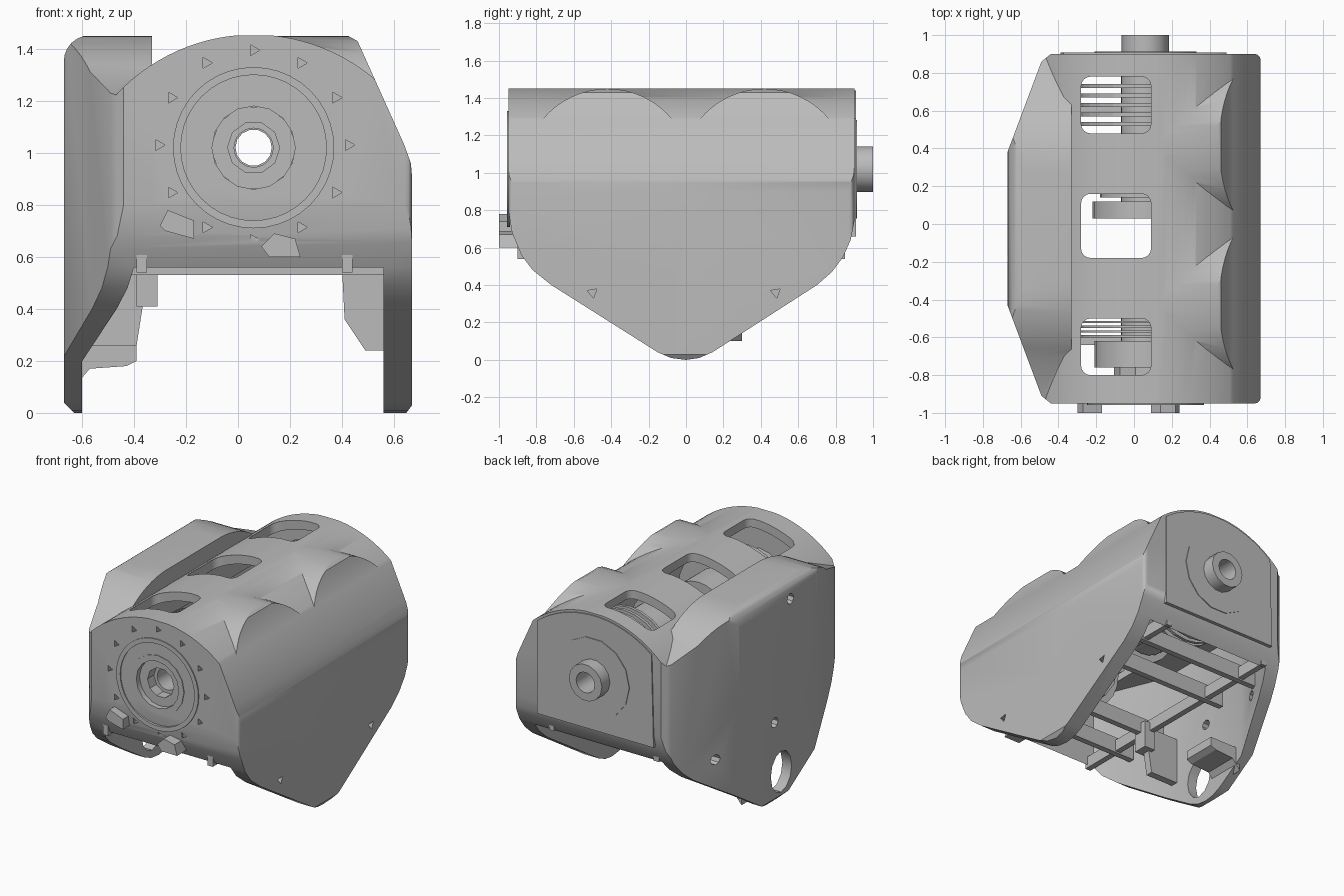
import bpy, bmesh, math
from mathutils import Vector

if "Cube" in bpy.data.objects:
    bpy.data.objects.remove(bpy.data.objects["Cube"], do_unlink=True)

grey = bpy.data.materials.new("cast_grey")
grey.use_nodes = True
grey.diffuse_color = (0.5, 0.5, 0.5, 1)
grey.node_tree.nodes["Principled BSDF"].inputs["Base Color"].default_value = grey.diffuse_color

AX, AZ = 0.06, 1.02          # shaft axis
FRONT, BACK = -0.95, 0.9     # end walls
PLACE = {"x": lambda a, b, t: (t, a, b),
         "y": lambda a, b, t: (a, t, b),
         "z": lambda a, b, t: (a, b, t)}


def arc(cx, cy, r, start, end, n=12):
    angles = [math.radians(start + (end - start) * i / n) for i in range(n + 1)]
    return [(cx + r * math.cos(a), cy + r * math.sin(a)) for a in angles]


def prism(name, axis, outline, lo, hi):
    """Extrude a closed outline along an axis."""
    bm = bmesh.new()
    ends = [[bm.verts.new(PLACE[axis](a, b, t)) for a, b in outline] for t in (lo, hi)]
    bm.faces.new(ends[0])
    bm.faces.new(ends[1])
    for i in range(len(outline)):
        j = (i + 1) % len(outline)
        bm.faces.new((ends[0][i], ends[0][j], ends[1][j], ends[1][i]))
    bmesh.ops.recalc_face_normals(bm, faces=bm.faces)
    mesh = bpy.data.meshes.new(name)
    bm.to_mesh(mesh)
    bm.free()
    mesh.materials.append(grey)
    obj = bpy.data.objects.new(name, mesh)
    bpy.context.collection.objects.link(obj)
    return obj


def cylinder(name, r, lo, hi, n=32, x=AX, z=AZ):
    return prism(name, "y", arc(x, z, r, 0, 360 - 360 / n, n - 1), lo, hi)


def combine(target, tool, operation):
    """Apply a boolean and discard the tool."""
    tool.hide_render = True
    mod = target.modifiers.new("cut", "BOOLEAN")
    mod.operation, mod.solver, mod.object = operation, "EXACT", tool
    deps = bpy.context.evaluated_depsgraph_get()
    mesh = bpy.data.meshes.new_from_object(target.evaluated_get(deps))
    target.modifiers.clear()
    target.data = mesh
    bpy.data.objects.remove(tool, do_unlink=True)


def tube(name, outer, inner, lo, hi, n=32):
    obj = cylinder(name, outer, lo, hi, n)
    combine(obj, cylinder("bore", inner, lo - 0.1, hi + 0.1, n), "DIFFERENCE")
    return obj


def smooth(obj, degrees=32):
    bpy.ops.object.select_all(action="DESELECT")
    obj.select_set(True)
    bpy.context.view_layer.objects.active = obj
    bpy.ops.object.shade_smooth_by_angle(angle=math.radians(degrees))


def rounded(x0, x1, y0, y1, r):
    return (arc(x1 - r, y1 - r, r, 0, 90, 4) + arc(x0 + r, y1 - r, r, 90, 180, 4)
            + arc(x0 + r, y0 + r, r, 180, 270, 4) + arc(x1 - r, y0 + r, r, 270, 360, 4))


# Housing: long barrel, two lobes on one side, a broad lobe on the other
dome = arc(0.06, 0.735, 0.72, 45, 137, 28)
housing = prism("housing", "y", [(-0.47, -0.1), (0.8, -0.1), (0.8, 1.0)] + dome, FRONT, BACK)
for y in (-0.42, 0.42):
    lobe = arc(y, 1.0, 0.45, 0, 180, 28)
    combine(housing, prism("lobe", "x", [(y - 0.45, 0.2), (y + 0.45, 0.2)] + lobe, 0.12, 0.8), "UNION")
broad = [(-0.96, -0.1), (0.92, -0.1), (0.92, 1.21)] + arc(0.27, 0.8, 0.65, 52, 90, 8) \
    + arc(-0.3, 0.8, 0.65, 90, 128, 8) + [(-0.96, 1.21)]
combine(housing, prism("broad_lobe", "x", broad, -0.68, -0.33), "UNION")

# Trim to the side, plan and front outlines
side = [(0.9, 1.6), (0.9, 0.74), (0.88, 0.64), (0.84, 0.55), (0.78, 0.47), (0.7, 0.4), (0.14, 0.04),
        (0.07, 0.01), (0, 0), (-0.08, 0.01), (-0.15, 0.04), (-0.72, 0.4), (-0.82, 0.48),
        (-0.88, 0.56), (-0.93, 0.68), (-0.95, 0.8), (-0.95, 1.6)]
plan = [(-0.67, -0.43), (-0.67, 0.38), (-0.49, 0.86), (-0.44, 0.9)] + arc(0.64, 0.87, 0.03, 90, 0, 3) \
    + arc(0.64, -0.92, 0.03, 0, -90, 3) + [(-0.44, -0.95), (-0.49, -0.91)]
front = arc(-0.57, 1.352, 0.1, 180, 90, 6) + [(0.42, 1.452), (0.46, 1.43), (0.64, 1.03), (0.665, 0.96),
        (0.67, 0.9), (0.67, 0.03), (0.64, -0.01), (-0.62, -0.01), (-0.67, 0.04)]
combine(housing, prism("side_trim", "x", side, -2, 2), "INTERSECT")
combine(housing, prism("plan_trim", "z", plan, -1, 2), "INTERSECT")
combine(housing, prism("front_trim", "y", front, -2, 2), "INTERSECT")

# Hollow inside, open below
inner = [(-0.6, -0.4), (-0.6, 0.35), (-0.4, 0.83), (0.56, 0.83), (0.56, -0.88), (-0.4, -0.88)]
combine(housing, prism("cavity", "z", inner, -0.5, 1.08), "DIFFERENCE")
vault = [(-0.39, 0.9), (0.5, 0.9)] + arc(0.06, 0.735, 0.66, 46, 133, 24)
combine(housing, prism("vault", "y", vault, -0.88, 0.83), "DIFFERENCE")

# Top windows, shaft openings, drain hole and bolt holes
for y0, y1 in ((0.48, 0.78), (-0.18, 0.16), (-0.8, -0.5)):
    combine(housing, prism("window", "z", rounded(-0.28, 0.09, y0, y1, 0.05), 1.15, 2), "DIFFERENCE")
combine(housing, cylinder("front_opening", 0.19, -1.2, -0.8, 16), "DIFFERENCE")
combine(housing, cylinder("back_opening", 0.1, 0.7, 1.2, 16), "DIFFERENCE")
drain = [(y * 0.8 - 0.07, z + 0.2) for y, z in arc(0, 0, 0.14, 0, 330, 11)]
combine(housing, prism("drain", "x", drain, -0.8, -0.5), "DIFFERENCE")
for y, z in ((0, 0.56), (-0.17, 1.34), (0.55, 0.5)):
    combine(housing, prism("side_hole", "x", arc(y, z, 0.035, 0, 315, 7), -0.8, -0.5), "DIFFERENCE")
for y, z in ((-0.5, 0.36), (0.48, 0.36)):
    combine(housing, prism("side_nick", "x", arc(y, z, 0.03, 40, 280, 2), 0.64, 0.8), "DIFFERENCE")
for angle in range(0, 360, 30):
    a = math.radians(angle)
    hole = cylinder("bolt_hole", 0.024, -1, -0.92, 3, AX + 0.365 * math.cos(a), 1.03 + 0.365 * math.sin(a))
    combine(housing, hole, "DIFFERENCE")
smooth(housing)

# Front bearing rings and lugs
smooth(tube("front_flange_ring", 0.31, 0.28, -0.957, -0.94, 40))
smooth(tube("front_collar", 0.2, 0.16, -0.955, -0.8, 16))
smooth(tube("front_bearing", 0.165, 0.1, -0.92, -0.7, 10))
prism("front_lug_left", "y", [(-0.3, 0.72), (-0.27, 0.78), (-0.17, 0.74), (-0.17, 0.67), (-0.28, 0.7)], -1, -0.9)
prism("front_lug_right", "y", [(0.09, 0.64), (0.14, 0.69), (0.22, 0.67), (0.24, 0.6), (0.12, 0.6)], -1, -0.86)

# Back cover and shaft boss
cover = [(-0.39, 0.66), (0.49, 0.66), (0.49, 1.29)] + arc(0.06, 0.735, 0.705, 53, 128, 20)
back_cover = prism("back_cover", "y", cover, 0.86, 0.908)
combine(back_cover, cylinder("cover_bore", 0.1, 0.7, 1.2, 16), "DIFFERENCE")
smooth(back_cover)
smooth(tube("back_disc", 0.27, 0.1, 0.89, 0.913, 14))
smooth(tube("shaft_boss", 0.125, 0.07, 0.84, 1.0, 14))

# Two hollow shaft assemblies with plate stacks
for name, lo, hi in (("front_shaft", -0.85, -0.22), ("back_shaft", 0.04, 0.86)):
    smooth(tube(name, 0.13, 0.075, lo, hi, 24))
for name, r, lo, hi in (("front_drum", 0.27, -0.76, -0.62), ("back_drum", 0.28, 0.03, 0.12),
                        ("back_gear", 0.24, 0.14, 0.46), ("front_gear", 0.22, -0.46, -0.22)):
    smooth(tube(name, r, 0.1, lo, hi, 24))
for i in range(5):
    tube("front_plate", 0.34, 0.1, -0.6 + i * 0.025, -0.588 + i * 0.025, 24)
    tube("back_plate", 0.34, 0.1, 0.52 + i * 0.05, 0.54 + i * 0.05, 24)

# Underside ribs and gussets
for y in (-0.62, -0.32, 0.27, 0.6):
    prism("cross_rib", "x", [(y - 0.02, 0.53), (y + 0.02, 0.53), (y + 0.02, 0.64), (y - 0.02, 0.64)], -0.5, 0.6)
for x in (-0.37, 0.42):
    prism("long_rib", "x", [(-0.9, 0.54), (0.85, 0.54), (0.85, 0.62), (-0.9, 0.62)], x - 0.02, x + 0.02)
gusset = [(0.6, 0.24), (0.49, 0.24), (0.41, 0.36), (0.4, 0.56), (0.6, 0.56)]
ledge = [(-0.63, 0.1), (-0.57, 0.17), (-0.43, 0.18), (-0.39, 0.2), (-0.39, 0.26), (-0.63, 0.26)]
for y in (-0.32, 0.27):
    prism("right_gusset", "y", gusset, y - 0.03, y + 0.03)
prism("left_ledge", "y", ledge, 0.06, 0.3)
prism("left_block", "y", [(-0.39, 0.41), (-0.31, 0.41), (-0.31, 0.6), (-0.39, 0.6)], -0.36, -0.26)
prism("left_web", "y", [(-0.63, 0.26), (-0.39, 0.26), (-0.34, 0.58), (-0.63, 0.58)], -0.34, -0.29)
